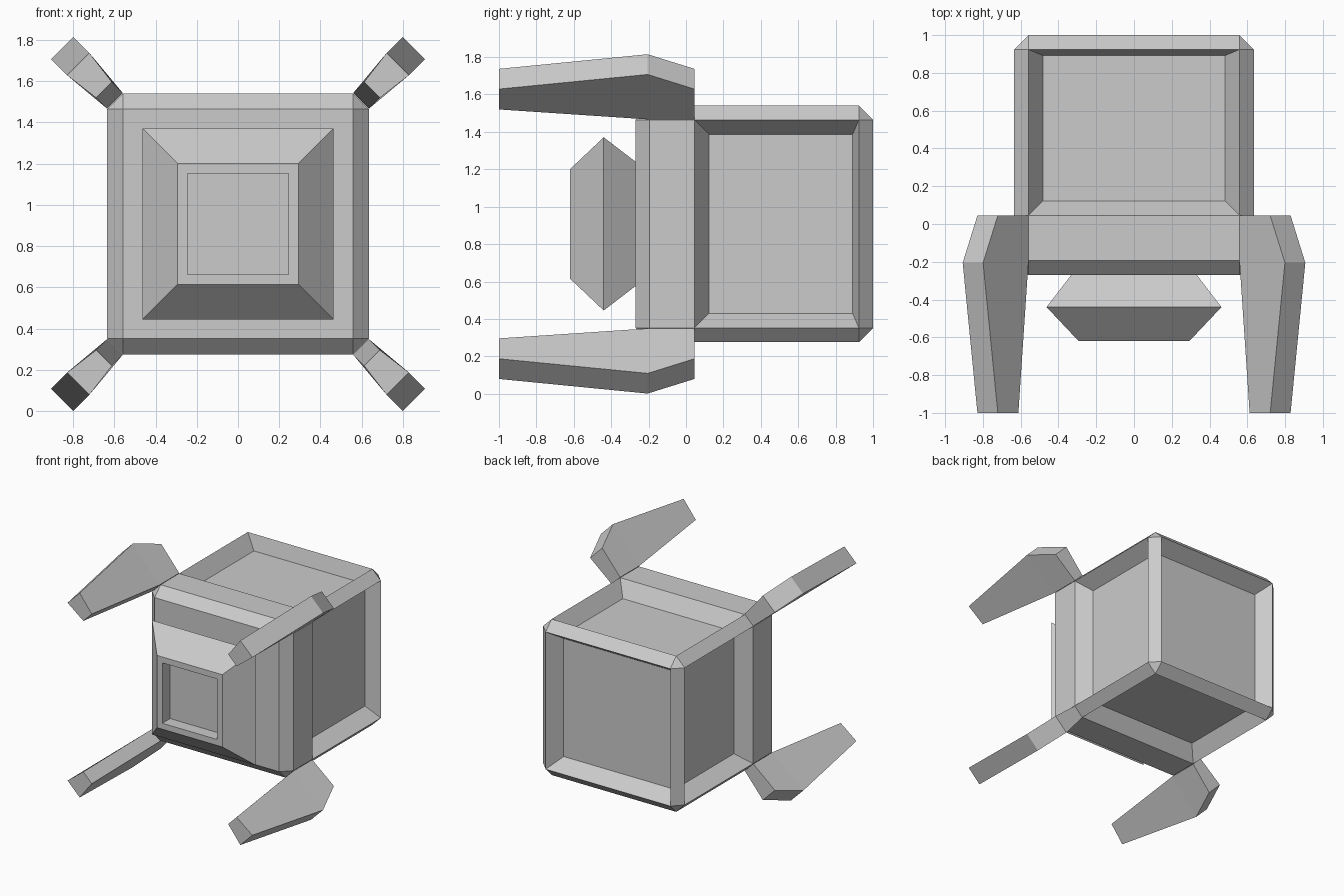
import bpy, bmesh
from mathutils import Vector

if "Cube" in bpy.data.objects:
    bpy.data.objects.remove(bpy.data.objects["Cube"])

CZ = 0.908  # height of the model's long axis


def finish(bm, name):
    bmesh.ops.recalc_face_normals(bm, faces=bm.faces)
    me = bpy.data.meshes.new(name)
    bm.to_mesh(me)
    bm.free()
    ob = bpy.data.objects.new(name, me)
    bpy.context.collection.objects.link(ob)
    return ob


# Body: chamfered cube with recessed panels on the back and four sides
bm = bmesh.new()
bmesh.ops.create_cube(bm, size=1)
bmesh.ops.scale(bm, vec=(1.27, 1.27, 1.265), verts=bm.verts)
bmesh.ops.translate(bm, vec=(0, 0.365, CZ), verts=bm.verts)
bmesh.ops.bevel(bm, geom=bm.edges[:], offset=0.076, offset_type='OFFSET',
                segments=1, profile=0.5, affect='EDGES')
bmesh.ops.bisect_plane(bm, geom=bm.verts[:] + bm.edges[:] + bm.faces[:],
                       plane_co=(0, 0.045, 0), plane_no=(0, 1, 0))
bm.normal_update()
panels = [f for f in bm.faces if f.calc_area() > 0.5
          and f.normal.y > -0.5 and f.calc_center_median().y > 0.1]
bmesh.ops.inset_individual(bm, faces=panels, thickness=0.11, depth=0)
for f in panels:
    n = f.normal.copy()
    for v in f.verts:
        if n.y < 0.5 and v.co.y > 0.6:
            v.co.y += 0.045  # steeper rear slope
        v.co -= n * 0.12
finish(bm, "body")

# Front housing: lofted square sections ending in a square pocket
bm = bmesh.new()
sections = [(-0.26, 0.325), (-0.44, 0.463), (-0.62, 0.293),
            (-0.62, 0.245), (-0.52, 0.245)]
rings = [[bm.verts.new((sx * h, y, CZ + sz * h))
          for sx, sz in ((-1, -1), (1, -1), (1, 1), (-1, 1))]
         for y, h in sections]
for a, b in zip(rings, rings[1:]):
    for i in range(4):
        j = (i + 1) % 4
        bm.faces.new((a[i], a[j], b[j], b[i]))
bm.faces.new(rings[0])
bm.faces.new(rings[-1])
finish(bm, "front_housing")


# Arms: diagonal tapered blades on the four long corners
# profile points: (y, diagonal position, half width)
PROFILE = [(0.045, 0.597, 0.038), (-0.205, 0.597, 0.038), (-1, 0.65, 0.038),
           (-1, 0.775, 0.054), (-0.205, 0.853, 0.054), (0.045, 0.775, 0.054)]


def arm(sx, sz, name):
    bm = bmesh.new()
    sides = [[bm.verts.new((sx * (m + s * h), y, CZ + sz * (m - s * h)))
              for y, m, h in PROFILE] for s in (-1, 1)]
    a, b = sides
    n = len(PROFILE)
    for v in sides:
        bm.faces.new((v[0], v[1], v[4], v[5]))
        bm.faces.new((v[1], v[2], v[3], v[4]))
    for i in range(n):
        j = (i + 1) % n
        bm.faces.new((a[i], a[j], b[j], b[i]))
    finish(bm, name)


for sx, side in ((-1, "left"), (1, "right")):
    for sz, level in ((-1, "lower"), (1, "upper")):
        arm(sx, sz, f"{level}_{side}_arm")
